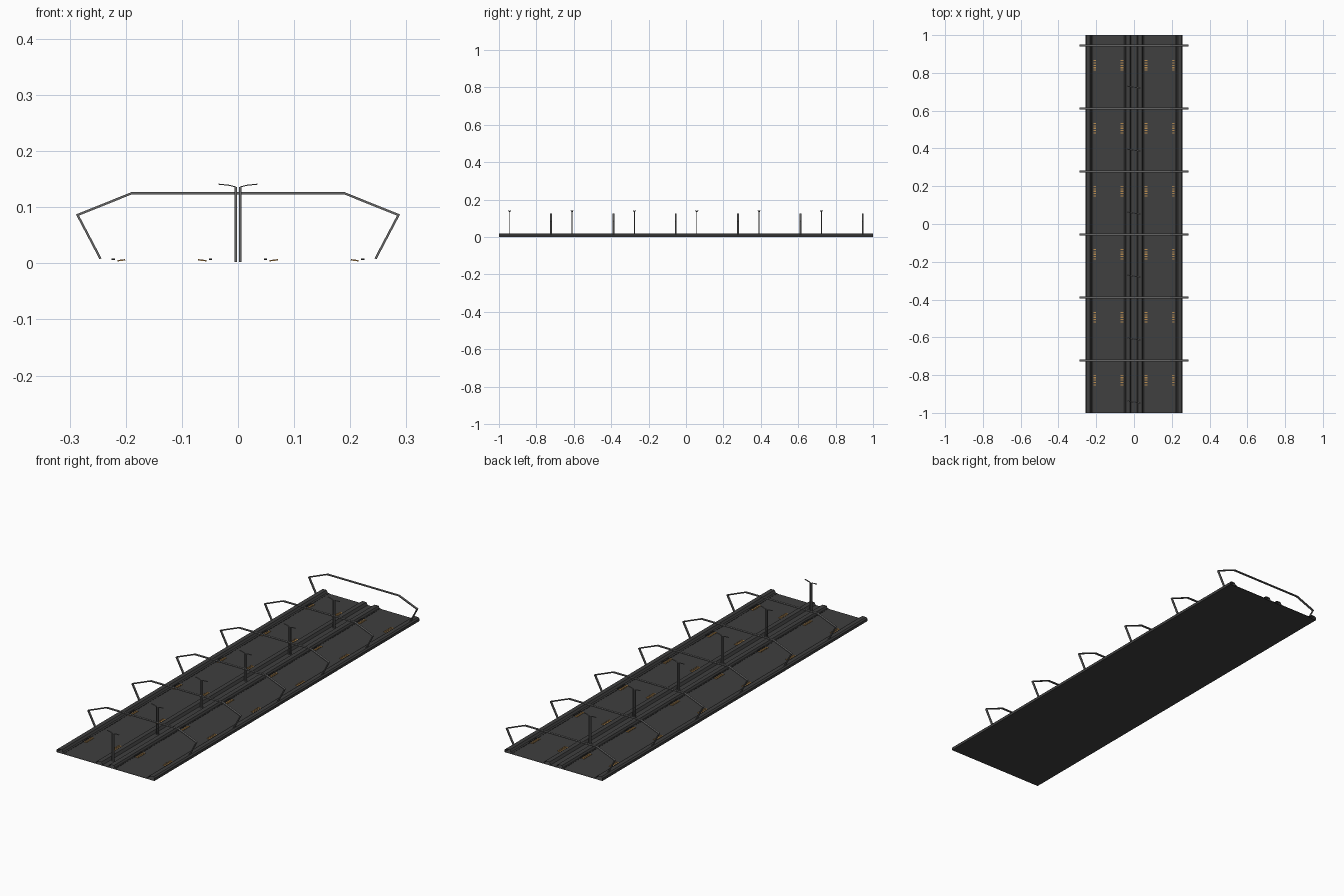
import bpy
from mathutils import Vector

if "Cube" in bpy.data.objects:
    bpy.data.objects.remove(bpy.data.objects["Cube"])

STEP = 1 / 3


def material(name, rgb):
    m = bpy.data.materials.new(name)
    m.diffuse_color = (*rgb, 1)
    m.use_nodes = True
    m.node_tree.nodes["Principled BSDF"].inputs["Base Color"].default_value = m.diffuse_color
    return m


ASPHALT = material("asphalt", (0.05, 0.05, 0.05))
STEEL = material("steel", (0.13, 0.13, 0.13))
AMBER = material("amber", (0.5, 0.27, 0.08))
DARK = material("dark", (0.02, 0.02, 0.02))


def make(name, verts, faces, mat):
    me = bpy.data.meshes.new(name)
    me.from_pydata(verts, [], faces)
    me.materials.append(mat)
    ob = bpy.data.objects.new(name, me)
    bpy.context.collection.objects.link(ob)
    return ob


def extrude(name, outline, y0, y1, mat, caps=True, skew=0.0):
    """Extrude a closed xz outline along y; skew shifts y with x."""
    n = len(outline)
    v = [(x, y + skew * x, z) for y in (y0, y1) for x, z in outline]
    f = [(i, (i + 1) % n, n + (i + 1) % n, n + i) for i in range(n)]
    if caps:
        f += [tuple(range(n))[::-1], tuple(range(n, 2 * n))]
    return make(name, v, f, mat)


def ribbon(path, half):
    """Mitred closed outline around an xz polyline."""
    pts = [Vector(p) for p in path]
    left, right = [], []
    for i, p in enumerate(pts):
        a = (p - pts[i - 1]).normalized() if i else None
        b = (pts[i + 1] - p).normalized() if i < len(pts) - 1 else None
        a, b = a or b, b or a
        na, nb = Vector((-a.y, a.x)), Vector((-b.y, b.x))
        m = (na + nb).normalized()
        off = m * (half / m.dot(na))
        left.append(tuple(p + off))
        right.append(tuple(p - off))
    return right + left[::-1]


def mirrored(path):
    return [(-x, z) for x, z in path]


# Road deck: kerbs outside, twin barriers in the middle, open at both ends
half = [(0.258, 0), (0.258, 0.012), (0.252, 0.018), (0.232, 0.018), (0.226, 0.008),
        (0.215, 0.004), (0.055, 0.004), (0.048, 0.007), (0.043, 0.016),
        (0.022, 0.016), (0.015, 0.004)]
deck = extrude("road_deck", half + mirrored(half)[::-1], -1, 1, ASPHALT, caps=False)
deck.data.flip_normals()

# Dark gutter lines beside the kerbs and barriers
for s in (-1, 1):
    for x in (0.219, 0.052):
        extrude("gutter_line", ribbon([(s * x - 0.003, 0.0062), (s * x + 0.003, 0.0062)], 0.0004),
                -1, 1, DARK, caps=False)

arch = [(0.245, 0.008), (0.286, 0.086), (0.189, 0.125)]
for k in range(6):
    # Overhead gantry
    y = 0.945 - k * STEP
    extrude("gantry", ribbon(arch + mirrored(arch)[::-1], 0.002), y - 0.005, y + 0.005, STEEL)

    # Twin street lamp in the median
    y = 0.724 - k * STEP
    for s in (-1, 1):
        extrude("lamp_pole", ribbon([(s * 0.0042, 0.002), (s * 0.0042, 0.136)], 0.0022),
                y - 0.0022, y + 0.0022, STEEL)
        extrude("lamp_arm", ribbon([(s * 0.004, 0.136), (s * 0.016, 0.139), (s * 0.035, 0.141)], 0.0009),
                y - 0.003, y + 0.003, STEEL, skew=-0.15)

    # Rows of amber road markers at the lane edges
    for s in (-1, 1):
        for x0, x1, xb in ((0.201, 0.215, 0.222), (0.071, 0.056, 0.049)):
            for j in range(5):
                y = 0.84 - k * STEP + (j - 2) * 0.0125
                extrude("road_marker", ribbon([(s * x0, 0.0062), (s * x1, 0.0045)], 0.0012),
                        y - 0.003, y + 0.003, AMBER)
                extrude("marker_stud", ribbon([(s * xb - 0.003, 0.0072), (s * xb + 0.003, 0.0072)], 0.001),
                        y - 0.003, y + 0.003, DARK)
